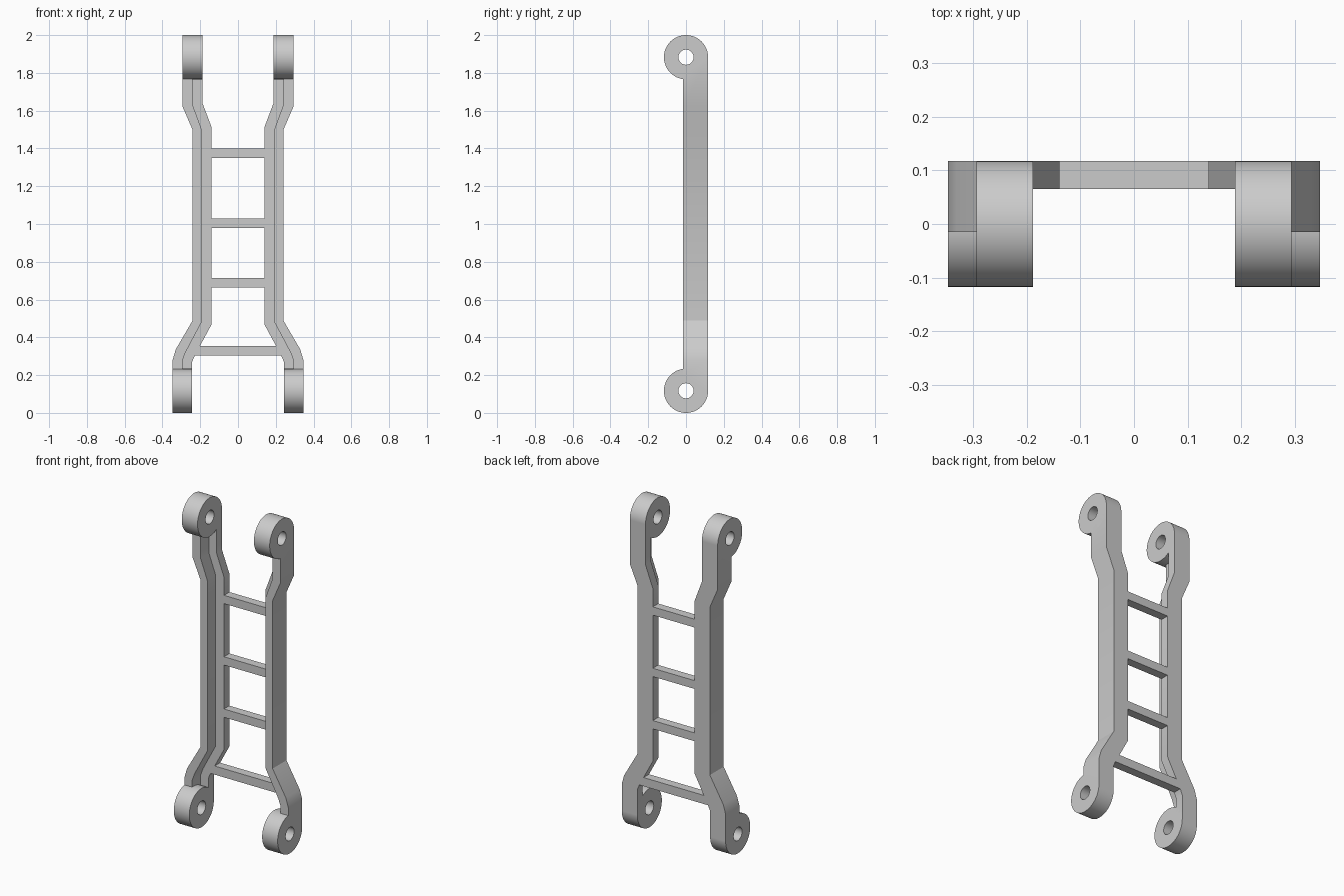
import bpy, bmesh, math

cube = bpy.data.objects.get("Cube")
if cube:
    bpy.data.objects.remove(cube)

grey = bpy.data.materials.new("plain grey")
grey.use_nodes = True
COLOUR = (0.6, 0.6, 0.6, 1)
grey.diffuse_color = COLOUR
grey.node_tree.nodes["Principled BSDF"].inputs["Base Color"].default_value = COLOUR

FRONT, STEP, BACK = -0.015, 0.065, 0.117
RADIUS, HOLE = 0.117, 0.04
TOP_EYE, LOW_EYE = 1.883, 0.117


def finish(name, bm, smooth=False):
    bmesh.ops.recalc_face_normals(bm, faces=bm.faces)
    mesh = bpy.data.meshes.new(name)
    bm.to_mesh(mesh)
    bm.free()
    mesh.materials.append(grey)
    obj = bpy.data.objects.new(name, mesh)
    bpy.context.collection.objects.link(obj)
    if smooth:
        bpy.ops.object.select_all(action='DESELECT')
        obj.select_set(True)
        bpy.context.view_layer.objects.active = obj
        bpy.ops.object.shade_smooth_by_angle(angle=math.radians(30))
    return obj


def bridge(bm, a, b):
    for i in range(len(a)):
        j = (i + 1) % len(a)
        bm.faces.new((a[i], a[j], b[j], b[i]))


# Bends of the rail: (x, z) of its outer edge, step line and inner edge
BENDS = [
    ((0.293, 1.62), (0.24, 1.63), (0.188, 1.64)),
    ((0.241, 1.50), (0.194, 1.505), (0.139, 1.51)),
    ((0.241, 0.488), (0.194, 0.478), (0.139, 0.47)),
    ((0.33, 0.335), (0.278, 0.32), (0.229, 0.303)),
    ((0.346, 0.28), (0.295, 0.275), (0.243, 0.27)),
]


def section(outer, step, inner):
    # L-shaped section: deep outer web, shallow inner flange at the back
    return [(outer, FRONT), (step, FRONT), (step, STEP),
            (inner, STEP), (inner, BACK), (outer, BACK)]


def end_section(xs, eye, direction):
    # The rail ends inside the eye, clear of its hole
    inset = {FRONT: 0.085, STEP: 0.064, BACK: 0}
    return [(x, y, eye - direction * inset[y]) for x, y in
            section(*xs)]


def rail(name, side):
    rings = [end_section((0.293, 0.24, 0.188), TOP_EYE, 1)]
    for outer, step, inner in BENDS:
        heights = section(outer[1], step[1], inner[1])
        places = section(outer[0], step[0], inner[0])
        rings.append([(p[0], p[1], h[0]) for p, h in zip(places, heights)])
    rings.append(end_section((0.346, 0.295, 0.243), LOW_EYE, -1))
    bm = bmesh.new()
    loops = [[bm.verts.new((side * x, y, z)) for x, y, z in r] for r in rings]
    for a, b in zip(loops, loops[1:]):
        bridge(bm, a, b)
    bm.faces.new(loops[0])
    bm.faces.new(loops[-1])
    finish(name, bm, True)


def eye(name, x0, x1, z, sides=64):
    # Thick ring with its axis along x
    bm = bmesh.new()
    loops = []
    for x, r in ((x0, RADIUS), (x1, RADIUS), (x1, HOLE), (x0, HOLE)):
        angles = [math.tau * i / sides for i in range(sides)]
        loops.append([bm.verts.new((x, r * math.cos(a), z + r * math.sin(a)))
                      for a in angles])
    for i in range(4):
        bridge(bm, loops[i], loops[(i + 1) % 4])
    finish(name, bm, True)


def rung(name, half, low, high):
    bm = bmesh.new()
    bmesh.ops.create_cube(bm, size=1)
    for v in bm.verts:
        v.co = (half * 2 * v.co.x,
                BACK if v.co.y > 0 else STEP,
                high if v.co.z > 0 else low)
    finish(name, bm)


# Rails and their pivot eyes
for label, side in (("left", 1), ("right", -1)):
    rail(label + "_rail", side)
    eye(label + "_upper_eye", side * 0.188, side * 0.293, TOP_EYE)
    eye(label + "_lower_eye", side * 0.243, side * 0.346, LOW_EYE)

# Rungs between the rails
rung("top_rung", 0.15, 1.35, 1.40)
rung("upper_middle_rung", 0.15, 0.98, 1.03)
rung("lower_middle_rung", 0.15, 0.665, 0.715)
rung("bottom_rung", 0.232, 0.303, 0.355)
